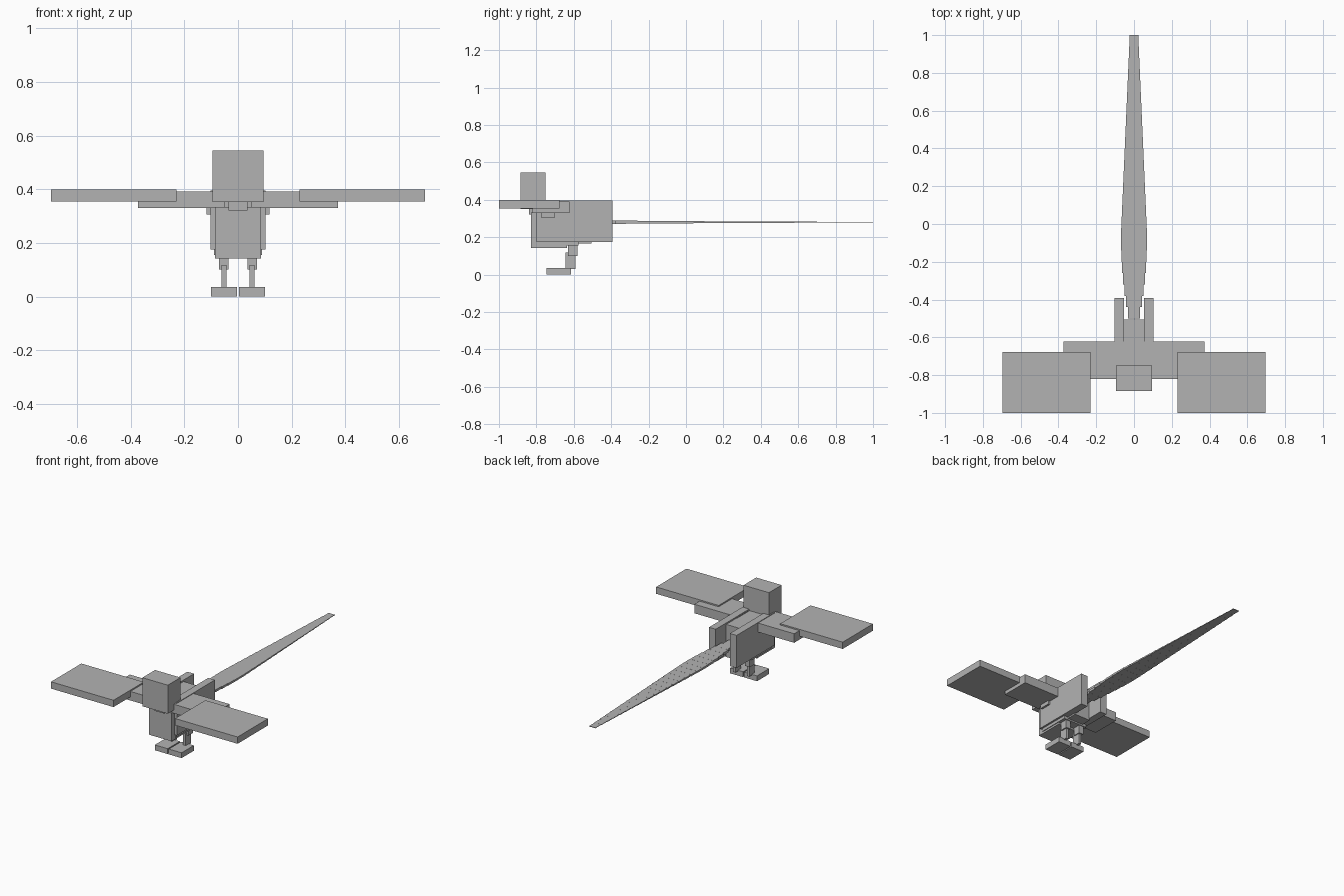
import bpy

if "Cube" in bpy.data.objects:
    bpy.data.objects.remove(bpy.data.objects["Cube"])

grey = bpy.data.materials.new("plain_grey")
grey.diffuse_color = (0.45, 0.45, 0.45, 1)
grey.use_nodes = True
grey.node_tree.nodes["Principled BSDF"].inputs["Base Color"].default_value = grey.diffuse_color


def box(name, x, y, z):
    """Flat-sided block from (min, max) ranges on each axis."""
    bpy.ops.mesh.primitive_cube_add(
        size=1, location=[(a + b) / 2 for a, b in (x, y, z)])
    ob = bpy.context.object
    ob.name = name
    ob.scale = [b - a for a, b in (x, y, z)]
    bpy.ops.object.transform_apply(location=False, rotation=False, scale=True)
    ob.data.materials.append(grey)
    return ob


def pair(name, x, y, z):
    """The same block on the right and left sides."""
    box("right_" + name, x, y, z)
    box("left_" + name, (-x[1], -x[0]), y, z)


def lookup(points, t):
    """Piecewise linear interpolation."""
    for (t0, v0), (t1, v1) in zip(points, points[1:]):
        if t <= t1:
            return v0 + (v1 - v0) * (t - t0) / (t1 - t0)
    return points[-1][1]


# Head, throat and body
box("head", (-0.095, 0.095), (-0.885, -0.75), (0.352, 0.545))
box("throat", (-0.035, 0.035), (-0.84, -0.76), (0.32, 0.355))
box("chest", (-0.085, 0.085), (-0.83, -0.635), (0.142, 0.333))
box("belly", (-0.09, 0.09), (-0.79, -0.575), (0.155, 0.36))
box("rump", (-0.06, 0.06), (-0.79, -0.505), (0.165, 0.385))
pair("flank", (0.053, 0.103), (-0.80, -0.393), (0.175, 0.395))

# Spread wings
pair("shoulder", (0.06, 0.117), (-0.775, -0.70), (0.305, 0.36))
pair("inner_wing", (0.05, 0.373), (-0.82, -0.622), (0.33, 0.391))
pair("outer_wing", (0.23, 0.697), (-1.0, -0.677), (0.354, 0.40))

# Legs and feet
pair("thigh", (0.036, 0.07), (-0.63, -0.58), (0.10, 0.17))
pair("shin", (0.042, 0.061), (-0.645, -0.59), (0.03, 0.118))
pair("foot", (0.004, 0.1), (-0.745, -0.615), (0.0, 0.036))

# Long stepped tail
widths = [(-0.5, 0.024), (-0.43, 0.04), (-0.32, 0.055), (-0.2, 0.066),
          (-0.08, 0.07), (0.1, 0.063), (0.4, 0.05), (0.8, 0.032), (1, 0.022)]
thickness = [(-0.5, 0.018), (-0.3, 0.016), (0.05, 0.011), (0.4, 0.007), (1, 0.003)]
count = 25
step = 1.5 / count
for i in range(count):
    y0 = -0.5 + i * step
    mid = y0 + step / 2
    w, t = lookup(widths, mid), lookup(thickness, mid)
    box(f"tail_segment_{i + 1}", (-w, w), (y0, y0 + step),
        (0.28 - t / 2, 0.28 + t / 2))
